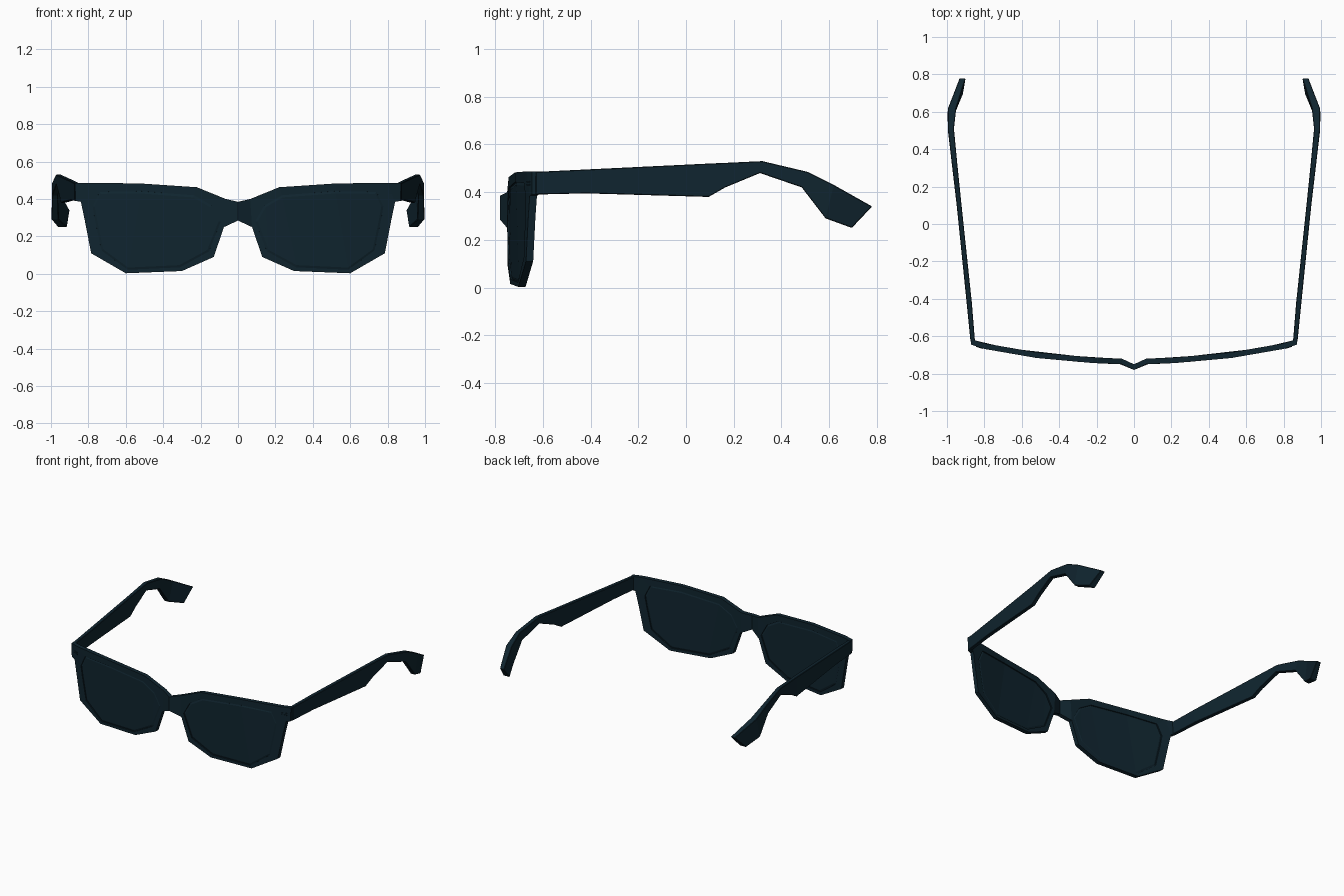
import bpy, bmesh

cube = bpy.data.objects.get("Cube")
if cube:
    bpy.data.objects.remove(cube, do_unlink=True)


def make_material(name, color):
    mat = bpy.data.materials.new(name)
    mat.use_nodes = True
    mat.diffuse_color = color
    mat.node_tree.nodes["Principled BSDF"].inputs["Base Color"].default_value = color
    return mat


dark_teal = make_material("dark teal", (0.005, 0.018, 0.028, 1))


def interp(table, t):
    """Piecewise linear lookup."""
    for (a, va), (b, vb) in zip(table, table[1:]):
        if t <= b:
            return va + (vb - va) * max(0, (t - a) / (b - a))
    return table[-1][1]


# Sweep of the front as seen from above
FRONT = [(0, -.78), (.06, -.75), (.2, -.745), (.5, -.72), (.8, -.668), (.87, -.645)]


def finish(name, bm, bevel=0):
    bmesh.ops.recalc_face_normals(bm, faces=bm.faces)
    mesh = bpy.data.meshes.new(name)
    bm.to_mesh(mesh)
    bm.free()
    mesh.materials.append(dark_teal)
    obj = bpy.data.objects.new(name, mesh)
    bpy.context.collection.objects.link(obj)
    mirror = obj.modifiers.new("mirror", "MIRROR")
    mirror.use_clip = True
    if bevel:
        mod = obj.modifiers.new("soft edges", "BEVEL")
        mod.width = bevel
        mod.segments = 1
        mod.limit_method = "ANGLE"
        mod.angle_limit = 0.9
    return obj


def slab(points, faces, offset, thickness):
    """Flat xz pattern, swept along the front curve and thickened backward."""
    bm = bmesh.new()
    verts = [bm.verts.new((x, interp(FRONT, x) + offset, z)) for x, z in points]
    front = [bm.faces.new([verts[i] for i in f]) for f in faces]
    back = bmesh.ops.extrude_face_region(bm, geom=front, use_keep_orig=True)["geom"]
    for v in back:
        if isinstance(v, bmesh.types.BMVert):
            v.co.y += thickness
    centre = [f for f in bm.faces if all(v.co.x < 1e-4 for v in f.verts)]
    bmesh.ops.delete(bm, geom=centre, context="FACES_ONLY")
    bmesh.ops.recalc_face_normals(bm, faces=bm.faces)
    return bm


# Matching outer and inner rim outlines, starting beside the nose
outer = [(.075, .25), (.13, .09), (.30, .015), (.60, .003), (.785, .11), (.82, .29),
         (.84, .385), (.80, .487), (.52, .483), (.22, .463), (.065, .40)]
inner = [(.092, .28), (.155, .12), (.31, .035), (.59, .022), (.73, .125), (.765, .29),
         (.777, .36), (.74, .438), (.52, .442), (.235, .42), (.14, .365)]
n = len(outer)

# Rim, bridge and hinge corner
extra = [(0, .385), (0, .285), (.872, .487), (.868, .39)]
faces = [(i, (i + 1) % n, n + (i + 1) % n, n + i) for i in range(n)]
faces += [(2 * n, n - 1, 0, 2 * n + 1), (7, 2 * n + 2, 2 * n + 3, 6)]
finish("front_frame", slab(outer + inner + extra, faces, 0, .03), .004)

# Lenses, set back in the rim with a raised centre on both sides
strips = [(0, 1, 10), (1, 2, 9, 10), (2, 3, 8, 9), (3, 4, 7, 8), (4, 5, 6, 7)]
bm = slab(inner, strips, .008, .014)
for side in (-1, 1):
    pane = [f for f in bm.faces if f.normal.y * side > .7]
    bmesh.ops.inset_region(bm, faces=pane, thickness=.012, depth=.004)
finish("lenses", bm)

# Temple arms: (top y, top z, bottom y, bottom z) along the arm
sections = [(-.63, .485, -.63, .39), (-.42, .495, -.42, .395), (.1, .52, .095, .38),
            (.17, .523, .165, .42), (.32, .53, .31, .48), (.51, .485, .485, .42),
            (.62, .43, .585, .29), (.78, .34, .695, .25)]
ARM_OUT = [(-.63, .874), (-.42, .895), (.1, .948), (.5, .995), (.61, .998),
           (.7, .962), (.78, .932)]
ARM_IN = [(-.63, .85), (-.42, .867), (.1, .922), (.5, .963), (.6, .96),
          (.7, .912), (.78, .9)]
bm = bmesh.new()
rings = []
for ty, tz, by, bz in sections:
    rings.append([bm.verts.new((interp(side, y), y, z)) for side, y, z in
                  ((ARM_OUT, ty, tz), (ARM_IN, ty, tz), (ARM_IN, by, bz), (ARM_OUT, by, bz))])
for a, b in zip(rings, rings[1:]):
    for i in range(4):
        j = (i + 1) % 4
        bm.faces.new((a[i], a[j], b[j], b[i]))
bm.faces.new(rings[0])
bm.faces.new(rings[-1])
finish("temple_arms", bm, .003)

# Small paired rivet bars on the front corners
for name, z in (("upper_rivets", .44), ("lower_rivets", .428)):
    bar = [(.81, z), (.845, z), (.845, z + .006), (.81, z + .006)]
    finish(name, slab(bar, [(0, 1, 2, 3)], -.003, .006))
